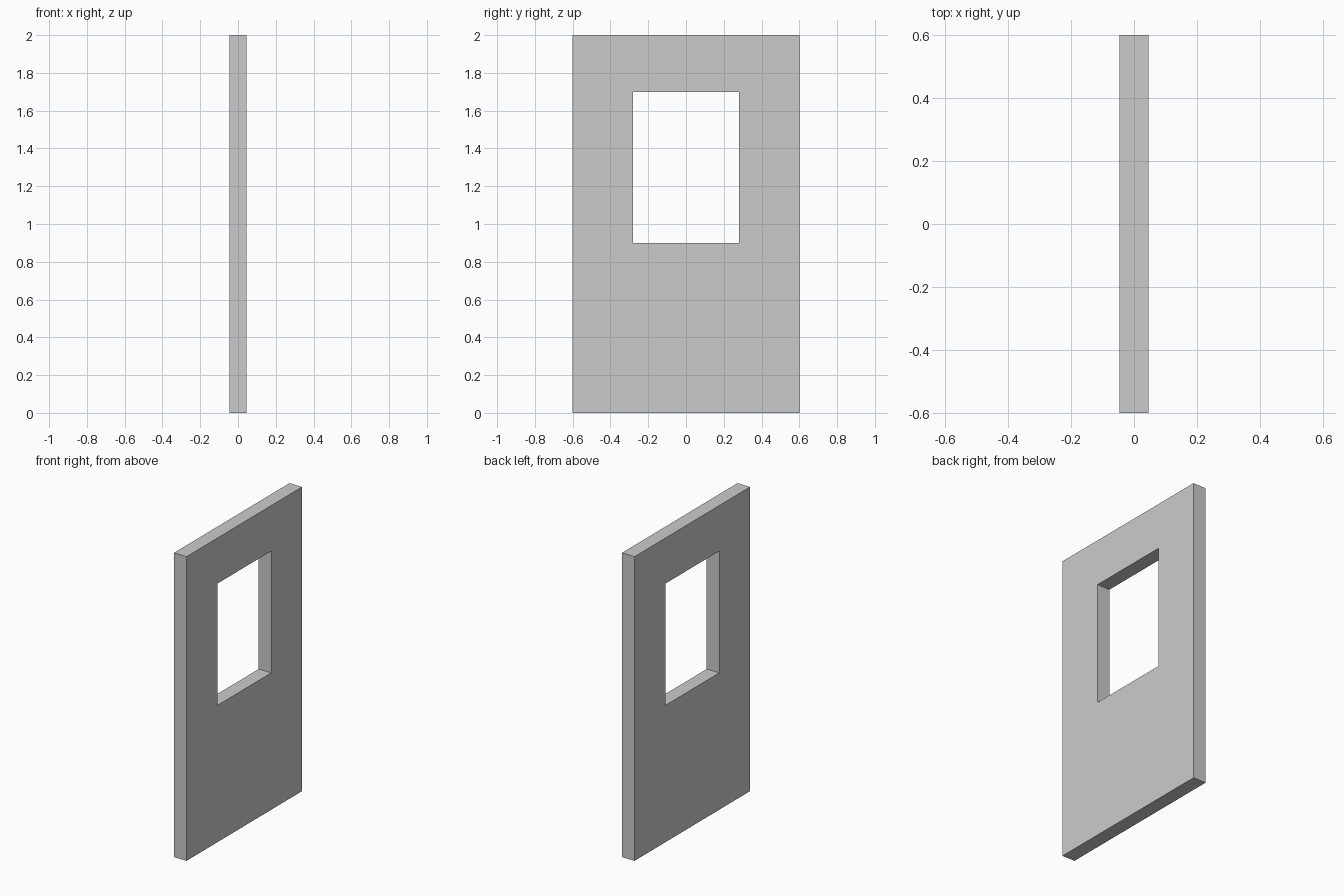
import bpy, bmesh

if "Cube" in bpy.data.objects:
    bpy.data.objects.remove(bpy.data.objects["Cube"])

HALF_T = 0.046  # half thickness


def loop(bm, x, hw, z0, z1):
    return [bm.verts.new((x, y, z)) for y, z in
            ((-hw, z0), (hw, z0), (hw, z1), (-hw, z1))]


bm = bmesh.new()
# Outer edge and window opening, on both sides of the panel
rings = [loop(bm, -HALF_T, 0.6, 0, 2), loop(bm, HALF_T, 0.6, 0, 2),
         loop(bm, HALF_T, 0.28, 0.9, 1.7), loop(bm, -HALF_T, 0.28, 0.9, 1.7)]

# Bridge the rings: outer rim, right face, window reveal, left face
for a, b in zip(rings, rings[1:] + rings[:1]):
    for i in range(4):
        j = (i + 1) % 4
        bm.faces.new((a[i], a[j], b[j], b[i]))
bmesh.ops.recalc_face_normals(bm, faces=bm.faces)

mesh = bpy.data.meshes.new("door_panel")
bm.to_mesh(mesh)
bm.free()
door = bpy.data.objects.new("door_panel", mesh)
bpy.context.collection.objects.link(door)
